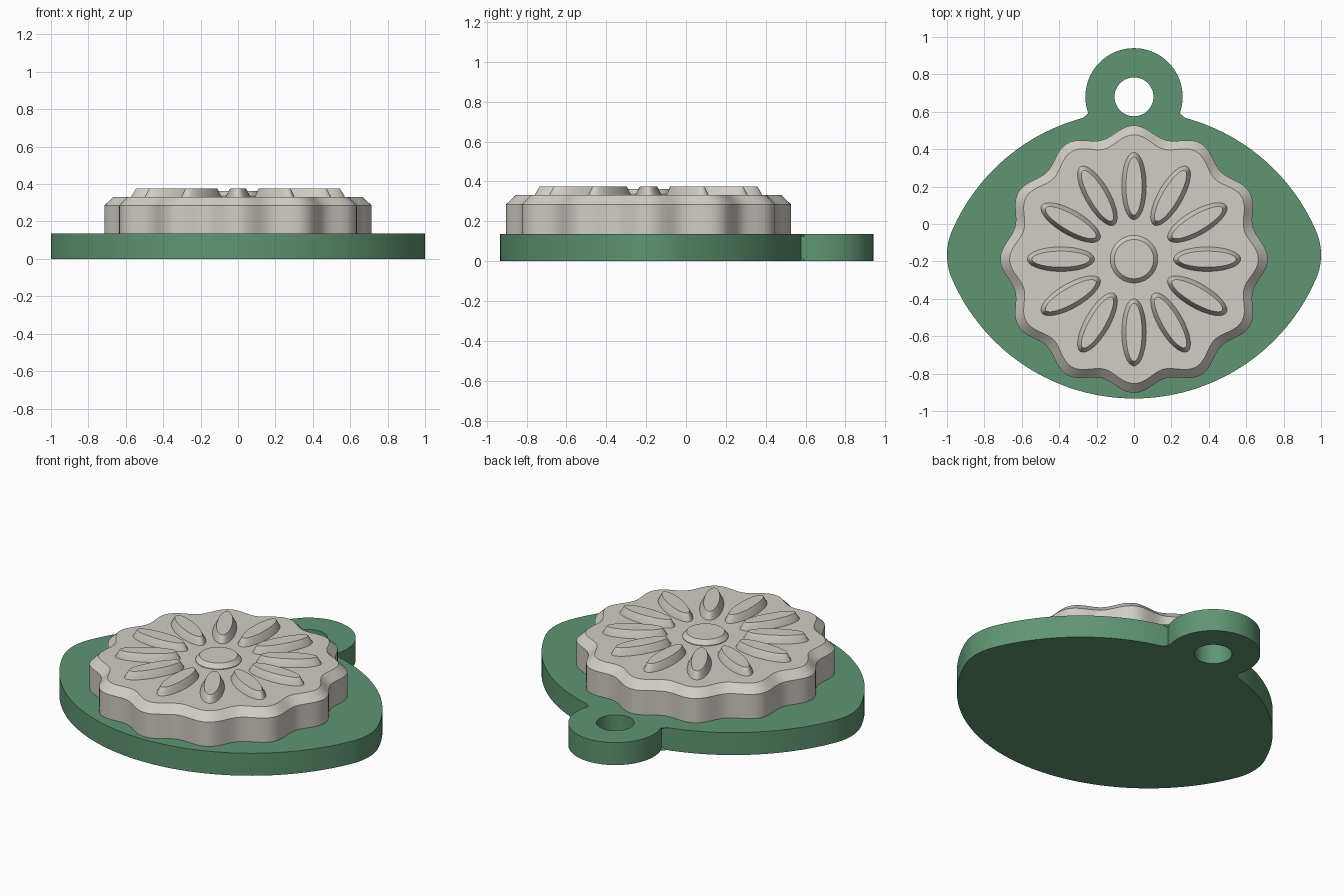
import bpy, bmesh, math
from mathutils import Vector, Matrix

if "Cube" in bpy.data.objects:
    bpy.data.objects.remove(bpy.data.objects["Cube"])


def material(name, rgb):
    m = bpy.data.materials.new(name)
    m.diffuse_color = (*rgb, 1)
    m.use_nodes = True
    m.node_tree.nodes["Principled BSDF"].inputs["Base Color"].default_value = m.diffuse_color
    return m


GREEN = material("leaf green", (0.115, 0.30, 0.17))
CREAM = material("warm grey", (0.64, 0.61, 0.56))


def loft(name, rings, mat, bevel=0.0):
    """Closed solid through matching rings of points, optionally with bevelled rims."""
    bm = bmesh.new()
    loops = [[bm.verts.new(p) for p in ring] for ring in rings]
    n = len(loops[0])
    for a, b in zip(loops, loops[1:]):
        for i in range(n):
            j = (i + 1) % n
            bm.faces.new((a[i], a[j], b[j], b[i]))
    bm.faces.new(loops[0][::-1])
    bm.faces.new(loops[-1])
    if bevel:
        rims = [e for e in bm.edges if abs(e.verts[0].co.z - e.verts[1].co.z) < 1e-6]
        bmesh.ops.bevel(bm, geom=rims, offset=bevel, segments=1, affect='EDGES')
    bmesh.ops.recalc_face_normals(bm, faces=bm.faces[:])
    mesh = bpy.data.meshes.new(name)
    bm.to_mesh(mesh)
    bm.free()
    ob = bpy.data.objects.new(name, mesh)
    bpy.context.collection.objects.link(ob)
    mesh.materials.append(mat)
    return ob


def smooth(ob, angle=28):
    bpy.ops.object.select_all(action='DESELECT')
    ob.select_set(True)
    bpy.context.view_layer.objects.active = ob
    bpy.ops.object.shade_smooth_by_angle(angle=math.radians(angle))


def arc(cx, cy, r, a0, a1, n):
    return [(cx + r * math.cos(a0 + (a1 - a0) * i / n),
             cy + r * math.sin(a0 + (a1 - a0) * i / n)) for i in range(n + 1)]


def ellipse(rx, ry, z, n=48):
    return [(rx * math.cos(math.tau * i / n), ry * math.sin(math.tau * i / n), z)
            for i in range(n)]


# base plate: two wide arcs, rounded tips and a round hanging tab
MID, R, TIP = -0.165, 1.06, 0.32
OFF = R - 0.768
TAB_Y, TAB_R = 0.68, 0.26
tip_a = math.atan2(OFF, 1 - TIP)
cy = MID - OFF
d = TAB_Y - cy
meet_y = cy + (d * d + R * R - TAB_R ** 2) / (2 * d)
meet_x = math.sqrt(R * R - (meet_y - cy) ** 2)
right = arc(0, MID + OFF, R, -math.pi / 2, -tip_a, 32)
right += arc(1 - TIP, MID, TIP, -tip_a, tip_a, 16)[1:]
right += arc(0, cy, R, tip_a, math.atan2(meet_y - cy, meet_x), 28)[1:]
right += arc(0, TAB_Y, TAB_R, math.atan2(meet_y - TAB_Y, meet_x), math.pi / 2, 28)[1:]
outline = right + [(-x, y) for x, y in right[-2:0:-1]]
base = loft("base_plate", [[(x, y, z) for x, y in outline] for z in (0, 0.137)],
            GREEN, bevel=0.012)

# hole through the tab
cutter = loft("hole_cutter", [ellipse(0.104, 0.104, z) for z in (-0.2, 0.4)], GREEN)
cutter.location.y = TAB_Y
cutter.hide_render = True
cutter.hide_viewport = False
cut = base.modifiers.new("hole", 'BOOLEAN')
cut.operation, cut.solver, cut.object = 'DIFFERENCE', 'EXACT', cutter
bpy.context.view_layer.objects.active = base
bpy.ops.object.modifier_apply(modifier=cut.name)
bpy.data.objects.remove(cutter)
smooth(base)

# scalloped medallion with a sloped rim
CENTRE = Vector((0, -0.188, 0))


def scallop(inset, z, n=240):
    pts = []
    for i in range(n):
        a = math.tau * i / n
        r = 0.687 - inset + 0.028 * math.cos(12 * a)
        pts.append((r * math.cos(a), r * math.sin(a), z))
    return pts


medallion = loft("scalloped_medallion",
                 [scallop(0, 0.13), scallop(0, 0.285), scallop(0.05, 0.332)], CREAM)
medallion.location = CENTRE
smooth(medallion)

# ring of raised petals
for k in range(12):
    petal = loft(f"petal_{k + 1}", [ellipse(0.181, 0.067, 0.325),
                                    ellipse(0.179, 0.065, 0.335),
                                    ellipse(0.155, 0.043, 0.375)], CREAM)
    petal.data.transform(Matrix.Rotation(math.tau * k / 12, 4, 'Z')
                         @ Matrix.Translation((0.391, 0, 0)))
    petal.location = CENTRE
    smooth(petal)

# centre button
button = loft("centre_button", [ellipse(0.127, 0.127, 0.325),
                                ellipse(0.127, 0.127, 0.336),
                                ellipse(0.105, 0.105, 0.362)], CREAM)
button.location = CENTRE
smooth(button)
